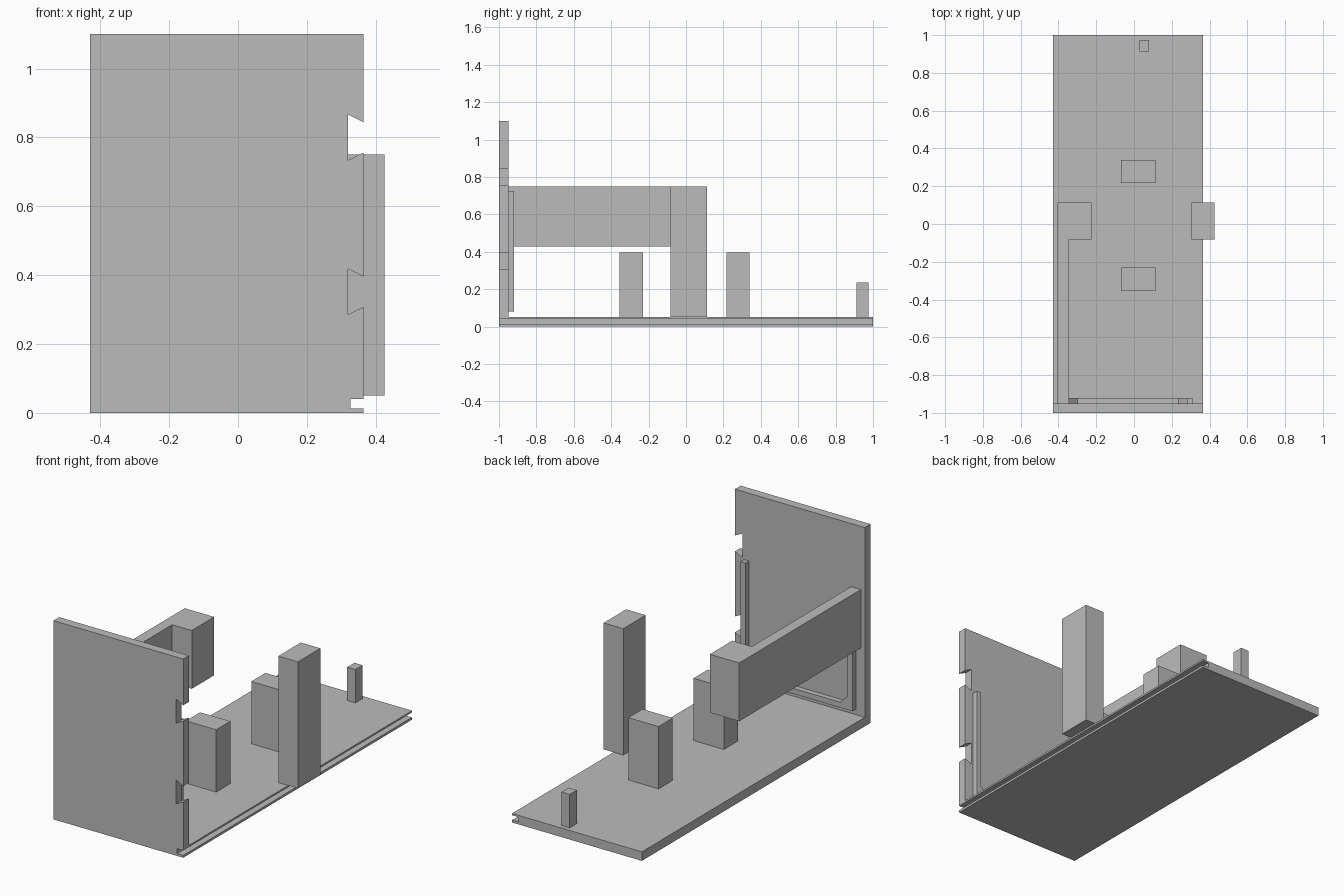
import bpy
import bmesh
from mathutils import Vector

cube = bpy.data.objects.get("Cube")
if cube:
    bpy.data.objects.remove(cube, do_unlink=True)

grey = bpy.data.materials.new("plain grey")
grey.use_nodes = True
grey.diffuse_color = (0.5, 0.5, 0.5, 1)
grey.node_tree.nodes["Principled BSDF"].inputs["Base Color"].default_value = grey.diffuse_color


def extrude(name, points, axis, start, end):
    """Extrude a closed profile along x (points are y, z) or along y (points are x, z)."""
    bm = bmesh.new()
    if axis == "x":
        verts = [bm.verts.new((start, a, b)) for a, b in points]
        step = Vector((end - start, 0, 0))
    else:
        verts = [bm.verts.new((a, start, b)) for a, b in points]
        step = Vector((0, end - start, 0))
    face = bm.faces.new(verts)
    grown = bmesh.ops.extrude_face_region(bm, geom=[face])["geom"]
    moved = [g for g in grown if isinstance(g, bmesh.types.BMVert)]
    bmesh.ops.translate(bm, verts=moved, vec=step)
    bmesh.ops.recalc_face_normals(bm, faces=bm.faces)
    mesh = bpy.data.meshes.new(name)
    bm.to_mesh(mesh)
    bm.free()
    mesh.materials.append(grey)
    obj = bpy.data.objects.new(name, mesh)
    bpy.context.scene.collection.objects.link(obj)
    return obj


def box(name, x, y, z):
    profile = [(x[0], z[0]), (x[1], z[0]), (x[1], z[1]), (x[0], z[1])]
    return extrude(name, profile, "y", *y)


def cut(target, cutter):
    cutter.hide_render = True
    mod = target.modifiers.new("cut", "BOOLEAN")
    mod.operation = "DIFFERENCE"
    mod.solver = "EXACT"
    mod.object = cutter
    bpy.context.view_layer.objects.active = target
    bpy.ops.object.modifier_apply(modifier=mod.name)
    bpy.data.objects.remove(cutter, do_unlink=True)


LEFT, RIGHT = 0.365, -0.43      # side edges of floor and panel
FLOOR, TOP = 0.05, 1.1
PANEL_BACK = -0.95

# Floor and front panel in one L-shaped body
body = extrude("floor_and_front_panel",
               [(-1, 0), (1, 0), (1, FLOOR), (PANEL_BACK, FLOOR), (PANEL_BACK, TOP), (-1, TOP)],
               "x", RIGHT, LEFT)

# Groove along the left edge of the floor
cut(body, box("groove_cutter", (0.327, 0.5), (-1.1, 1.1), (0.013, 0.04)))

# Dovetail notches in the left edge of the panel
for mid in (0.8, 0.352):
    inner, outer, over = 0.066, 0.044, 0.02
    slope = (inner - outer) / (LEFT - 0.32)
    tip = outer - slope * over
    profile = [(0.32, mid - inner), (LEFT + over, mid - tip),
               (LEFT + over, mid + tip), (0.32, mid + inner)]
    cut(body, extrude("notch_cutter", profile, "y", -1.1, -0.9))

# U-shaped rim on the back of the panel, with bevelled inner corners
x0, x1, z0, z1 = -0.375, 0.31, 0.08, 0.725
wide, bevel = 0.03, 0.045
a, b, c = x0 + wide, x1 - wide, z0 + wide
extrude("panel_rim",
        [(x0, z0), (x1, z0), (x1, z1), (b, z1), (b, c + bevel), (b - bevel, c),
         (a + bevel, c), (a, c + bevel), (a, z1), (x0, z1)],
        "y", PANEL_BACK, -0.92)

# Posts standing on the floor
box("left_column", (0.305, 0.425), (-0.083, 0.113), (FLOOR, 0.75))
for name, y in (("front_block", -0.293), ("back_block", 0.278)):
    box(name, (-0.07, 0.115), (y - 0.062, y + 0.062), (FLOOR, 0.395))
box("back_peg", (0.03, 0.08), (0.912, 0.975), (FLOOR, 0.235))

# Raised arm reaching back from the panel, with a wide end
extrude_z = (0.427, 0.75)
box("arm_beam", (-0.405, -0.345), (PANEL_BACK, -0.083), extrude_z)
box("arm_end", (-0.405, -0.225), (-0.083, 0.113), extrude_z)
